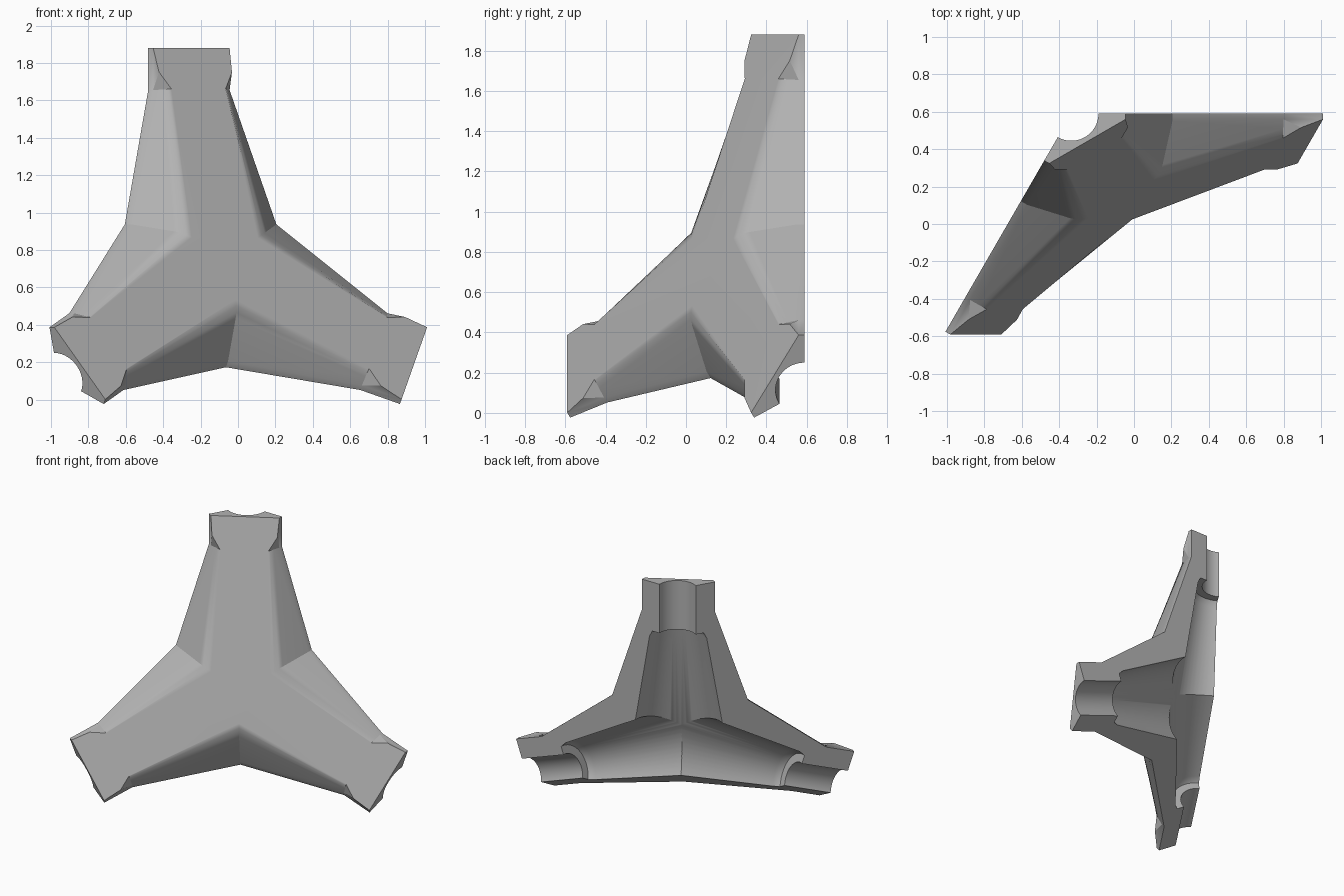
import bpy, bmesh, math
from mathutils import Vector, Matrix

cube = bpy.data.objects.get("Cube")
if cube:
    bpy.data.objects.remove(cube, do_unlink=True)

# Hub point where the three arm axes meet, and the frame of the front plate
HUB = Vector((-0.335, 0.59, 0.555))
U = Vector((math.sqrt(3) / 2, 0.5, 0))
N = Vector((math.sqrt(2) / 3, -math.sqrt(2 / 3), 1 / 3)).normalized()
V = N.cross(U)
FRONT = 0.602          # hub to front plate
END = 1.325            # hub to arm end

grey = bpy.data.materials.new("plain_grey")
grey.use_nodes = True
grey.diffuse_color = (0.45, 0.45, 0.45, 1)
grey.node_tree.nodes["Principled BSDF"].inputs["Base Color"].default_value = (0.45, 0.45, 0.45, 1)


def plate(u, r):
    """Point on the flat front plate."""
    return U * u + V * r + N * FRONT


def rim(x, t, z):
    """Point on the flange rim of the upright arm, t in front of the back plane."""
    return Vector((x, -t, z))


# Half of the upright arm
mid = plate(0, (END - FRONT / 3) / V.z)
f05, f1, f2 = plate(0.225, 1.056), plate(0.167, 0.96), plate(0.251, 0.145)
r0f, r0b = rim(0.29, 0.03, END), rim(0.29, 0, END)
r1f, r1b = rim(0.29, 0.03, 1.10), rim(0.29, 0, 1.10)
r2f, r2b = rim(0.54, 0.04, 0.382), rim(0.54, 0, 0.382)
hub, axis_end = Vector((0, 0, 0)), Vector((0, 0, END))
half = [
    [plate(0, 0), f2, f1, f05, r0f, mid],      # front
    [r0f, f05, r1f], [f05, f1, r1f],           # scooped shoulder
    [f1, f2, r2f, r1f],                        # sloping side
    [r0f, r1f, r1b, r0b], [r1f, r2f, r2b, r1b],  # thin rim
    [mid, r0f, r0b, axis_end],                 # arm end
    [hub, axis_end, r0b, r1b, r2b],            # back flange
]
mirror = Matrix.Identity(3)
for i in range(3):
    for j in range(3):
        mirror[i][j] -= 2 * U[i] * U[j]
turns = [Matrix.Rotation(math.tau * k / 3, 3, N) for k in range(3)]

# Full shell: mirror each half, repeat around the plate normal
bm = bmesh.new()
for turn in turns:
    for m in (Matrix.Identity(3), mirror):
        for face in half:
            bm.faces.new([bm.verts.new(turn @ (m @ p)) for p in face])
bmesh.ops.remove_doubles(bm, verts=bm.verts, dist=0.002)
bmesh.ops.dissolve_degenerate(bm, edges=bm.edges, dist=0.0005)
bmesh.ops.recalc_face_normals(bm, faces=bm.faces)
bmesh.ops.dissolve_limit(bm, angle_limit=0.01, verts=bm.verts, edges=bm.edges)

# Round the long edges of the front plate
soft = []
for e in bm.edges:
    on_plate = all(abs(v.co.dot(N) - FRONT) < 0.003 for v in e.verts)
    if on_plate and 0.5 < e.calc_length() < 1.0:
        soft.append(e)
bmesh.ops.bevel(bm, geom=soft, offset=0.05, segments=3, profile=0.5,
                affect='EDGES', clamp_overlap=True)
bmesh.ops.recalc_face_normals(bm, faces=bm.faces)
mesh = bpy.data.meshes.new("three_arm_shell")
bm.to_mesh(mesh)
bm.free()
mesh.materials.append(grey)
shell = bpy.data.objects.new("three_arm_shell", mesh)
shell.location = HUB
bpy.context.collection.objects.link(shell)

# Hollow channel and round socket, lathed about each arm axis
profile = [(0, 0), (0.39, 0), (0.228, 0.91), (0.205, 0.955),
           (0.145, 0.955), (0.145, 1.5), (0, 1.5)]
SIDES = 64
cutters = []
for k, turn in enumerate(turns):
    bm = bmesh.new()
    rings = []
    for r, z in profile:
        count = SIDES if r else 1
        rings.append([bm.verts.new(turn @ Vector((r * math.cos(a), r * math.sin(a), z)))
                      for a in (math.tau * (i + 0.5) / SIDES for i in range(count))])
    for a, b in zip(rings, rings[1:]):
        for i in range(SIDES):
            j = (i + 1) % SIDES
            loop = [a[i % len(a)], a[j % len(a)], b[j % len(b)], b[i % len(b)]]
            bm.faces.new(list(dict.fromkeys(loop)))
    bmesh.ops.recalc_face_normals(bm, faces=bm.faces)
    cm = bpy.data.meshes.new("channel_cutter")
    bm.to_mesh(cm)
    bm.free()
    cm.materials.append(grey)
    cutter = bpy.data.objects.new("channel_cutter", cm)
    cutter.location = HUB
    cutter.hide_render = True
    bpy.context.collection.objects.link(cutter)
    cutters.append(cutter)
    cut = shell.modifiers.new("channel", 'BOOLEAN')
    cut.operation = 'DIFFERENCE'
    cut.solver = 'EXACT'
    cut.object = cutter

# Apply the cuts and shade
bpy.ops.object.select_all(action='DESELECT')
shell.select_set(True)
bpy.context.view_layer.objects.active = shell
for name in [m.name for m in shell.modifiers]:
    bpy.ops.object.modifier_apply(modifier=name)
for cutter in cutters:
    bpy.data.objects.remove(cutter, do_unlink=True)
bpy.ops.object.shade_smooth_by_angle(angle=math.radians(25))
weighted = shell.modifiers.new("even_shading", 'WEIGHTED_NORMAL')
weighted.keep_sharp = True
